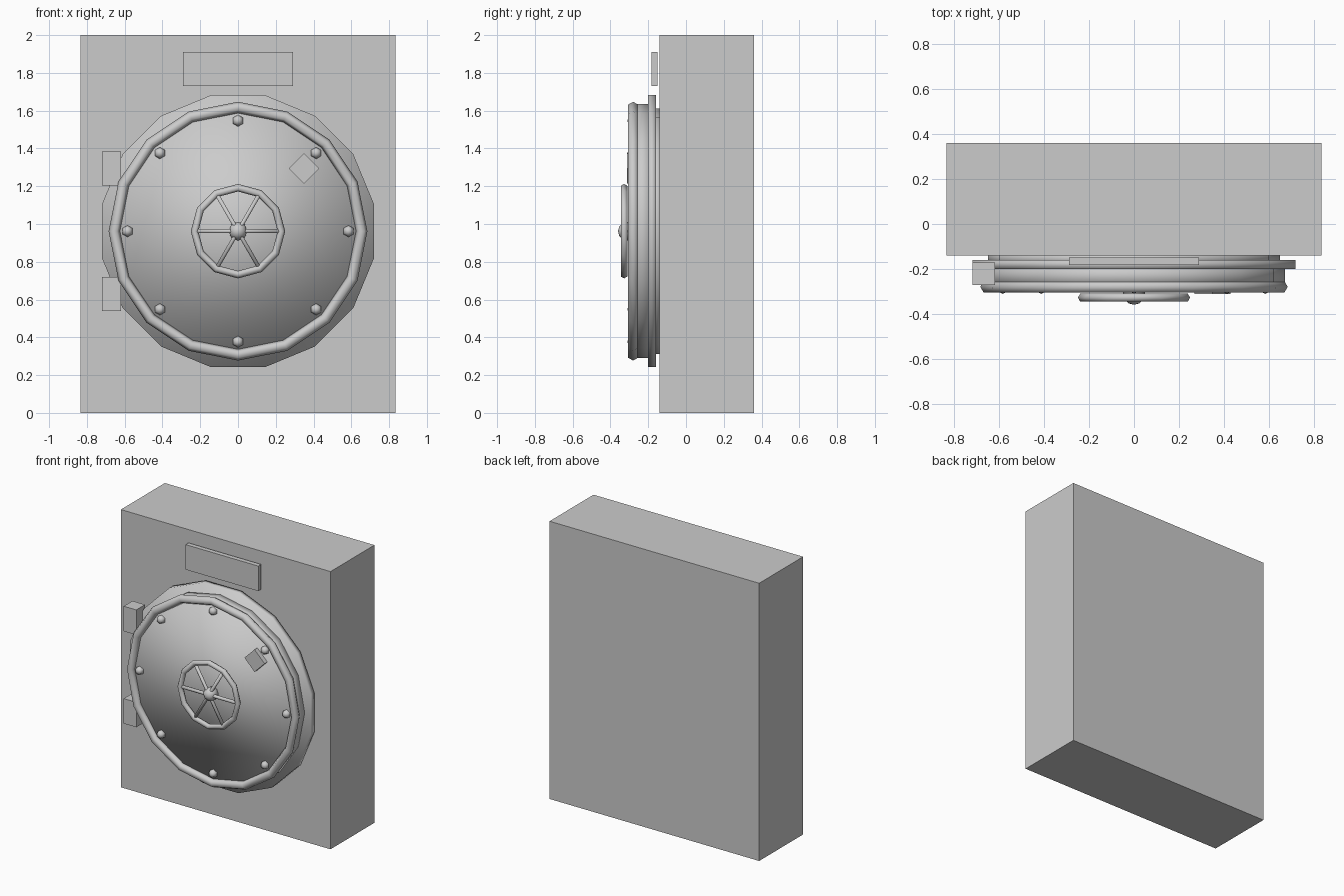
import bpy
from math import pi, sin, cos

if "Cube" in bpy.data.objects:
    bpy.data.objects.remove(bpy.data.objects["Cube"], do_unlink=True)

grey = bpy.data.materials.new("plain_grey")
grey.use_nodes = True
grey.diffuse_color = (0.6, 0.6, 0.6, 1)
grey.node_tree.nodes["Principled BSDF"].inputs["Base Color"].default_value = (0.6, 0.6, 0.6, 1)

CZ = 0.962      # height of the door centre
FACE = -0.28    # y of the door's front face


def finish(name, smooth=True):
    ob = bpy.context.object
    ob.name = name
    ob.data.materials.append(grey)
    for p in ob.data.polygons:
        p.use_smooth = smooth
    return ob


def box(name, x, y, z, turn=0):
    """Box from (min, max) pairs, optionally turned about the y axis."""
    spans = (x, y, z)
    bpy.ops.mesh.primitive_cube_add(size=1, location=[sum(s) / 2 for s in spans],
                                    rotation=(0, turn, 0))
    ob = finish(name, False)
    ob.scale = [s[1] - s[0] for s in spans]
    return ob


def disc(name, radius, front, back, sides=16, turn=0):
    bpy.ops.mesh.primitive_cylinder_add(vertices=sides, radius=radius, depth=back - front,
                                        location=(0, (front + back) / 2, CZ),
                                        rotation=(pi / 2, turn, 0))
    return finish(name)


def ring(name, major, minor, y, sides):
    bpy.ops.mesh.primitive_torus_add(major_radius=major, minor_radius=minor,
                                     major_segments=sides, minor_segments=6,
                                     location=(0, y, CZ), rotation=(pi / 2, 0, 0))
    return finish(name)


def ball(name, radius, x, y, z, segments, rings):
    bpy.ops.mesh.primitive_uv_sphere_add(radius=radius, segments=segments, ring_count=rings,
                                         location=(x, y, z), rotation=(pi / 2, 0, 0))
    return finish(name)


# Wall block and sign plate
box("wall_block", (-0.835, 0.835), (-0.14, 0.36), (0, 2))
box("sign_plate", (-0.29, 0.29), (-0.183, -0.15), (1.73, 1.91))

# Round door: neck, frame flange, drum and rim
disc("door_neck", 0.65, -0.18, -0.13)
disc("door_frame", 0.734, -0.2, -0.16, turn=pi / 16)
disc("door_drum", 0.672, FACE, -0.18)
ring("door_rim", 0.655, 0.03, FACE, 16)

# Bolts around the door face
for i in range(8):
    a = i * pi / 4
    ball(f"bolt_{i + 1}", 0.031, 0.585 * cos(a), FACE, CZ + 0.585 * sin(a), 6, 4)

# Hinges on the right edge
for name, z in (("upper_hinge", 1.295), ("lower_hinge", 0.63)):
    box(name, (-0.72, -0.62), (-0.272, -0.172), (z - 0.09, z + 0.09))

# Diamond plate on the door face
box("diamond_plate", (0.293, 0.407), (-0.312, FACE), (1.237, 1.351), pi / 4)

# Hand wheel with three crossing bars and a hub
WHEEL = -0.328
ring("wheel_rim", 0.23, 0.02, WHEEL, 12)
for i in range(3):
    bpy.ops.mesh.primitive_cylinder_add(vertices=6, radius=0.012, depth=0.45,
                                        location=(0, WHEEL, CZ),
                                        rotation=(0, pi / 2 + i * pi / 3, 0))
    finish(f"wheel_spoke_{i + 1}")
ball("wheel_hub", 0.05, 0, -0.31, CZ, 8, 6)
